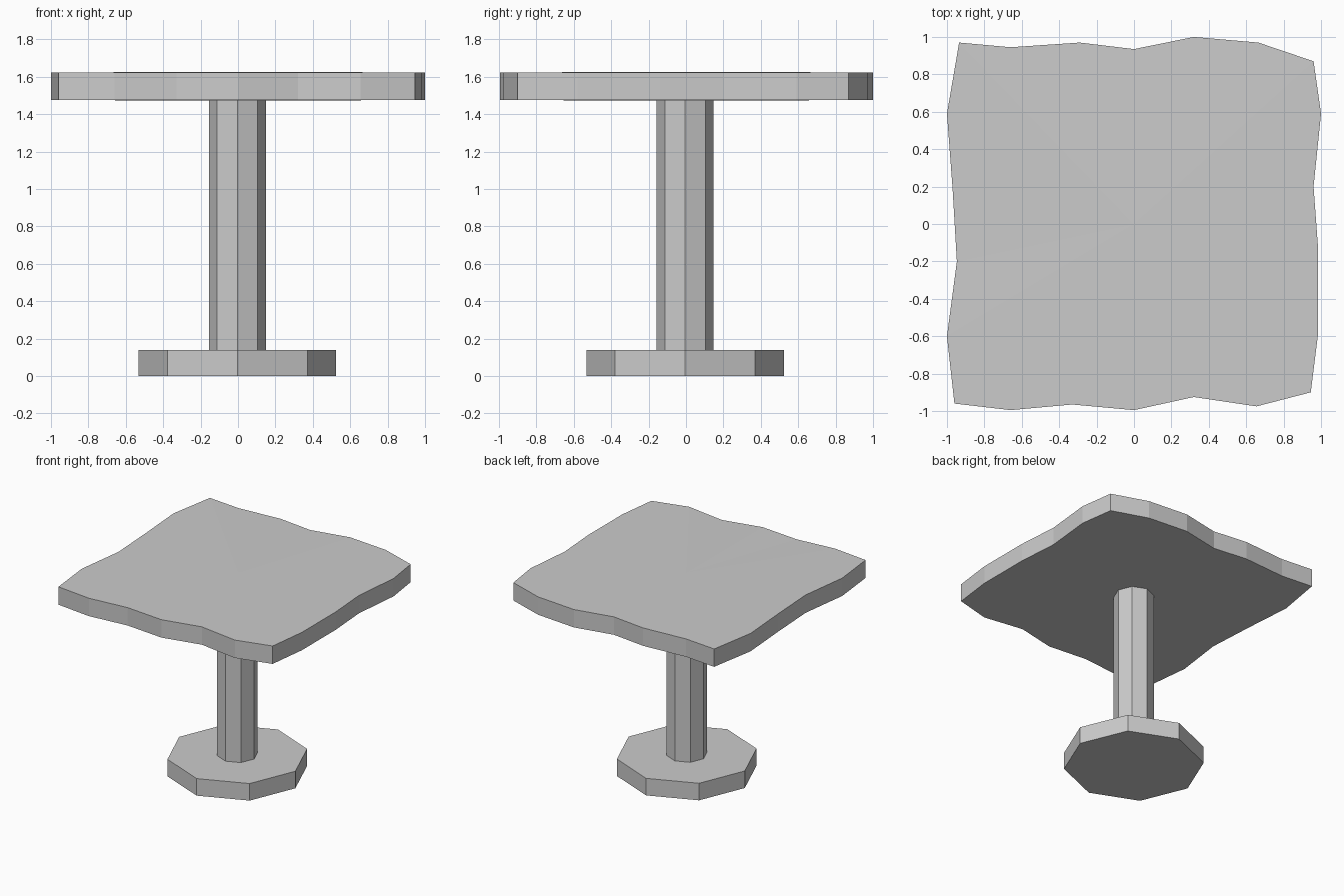
import bpy, bmesh, math

if "Cube" in bpy.data.objects:
    bpy.data.objects.remove(bpy.data.objects["Cube"])

def prism(name, outline, z0, z1, dome=0.0):
    """Extruded outline; with dome, each cap is fanned to a slightly raised centre."""
    bm = bmesh.new()
    low = [bm.verts.new((x, y, z0)) for x, y in outline]
    high = [bm.verts.new((x, y, z1)) for x, y in outline]
    n = len(outline)
    for i in range(n):
        j = (i + 1) % n
        bm.faces.new((low[i], low[j], high[j], high[i]))
    if dome:
        for ring, z in ((low, z0 - dome), (high, z1 + dome)):
            c = bm.verts.new((0, 0, z))
            for i in range(n):
                bm.faces.new((ring[i], ring[(i + 1) % n], c))
    else:
        bm.faces.new(low[::-1])
        bm.faces.new(high)
    bmesh.ops.recalc_face_normals(bm, faces=bm.faces)
    mesh = bpy.data.meshes.new(name)
    bm.to_mesh(mesh)
    bm.free()
    obj = bpy.data.objects.new(name, mesh)
    bpy.context.collection.objects.link(obj)
    return obj

def octagon(r, cx=-0.003, cy=-0.005):
    return [(cx + r * math.cos(k * math.pi / 4), cy + r * math.sin(k * math.pi / 4))
            for k in range(8)]

# Octagonal foot and post
prism("base", octagon(0.528), 0.0, 0.14)
prism("post", octagon(0.153), 0.14, 1.474)

# Rough-edged square top, counter-clockwise from the back left corner
top_outline = [
    (-0.935, 0.97), (-1.0, 0.59), (-0.97, 0.19), (-0.947, -0.2), (-1.0, -0.6),
    (-0.96, -0.96), (-0.66, -0.995), (-0.33, -0.965), (0.0, -0.995), (0.32, -0.925),
    (0.655, -0.975), (0.945, -0.9), (0.985, -0.58), (0.985, -0.14), (0.96, 0.2),
    (1.0, 0.59), (0.96, 0.87), (0.665, 0.97), (0.32, 1.0), (0.0, 0.935),
    (-0.29, 0.97), (-0.66, 0.945)]
prism("table_top", top_outline, 1.476, 1.623, dome=0.004)
